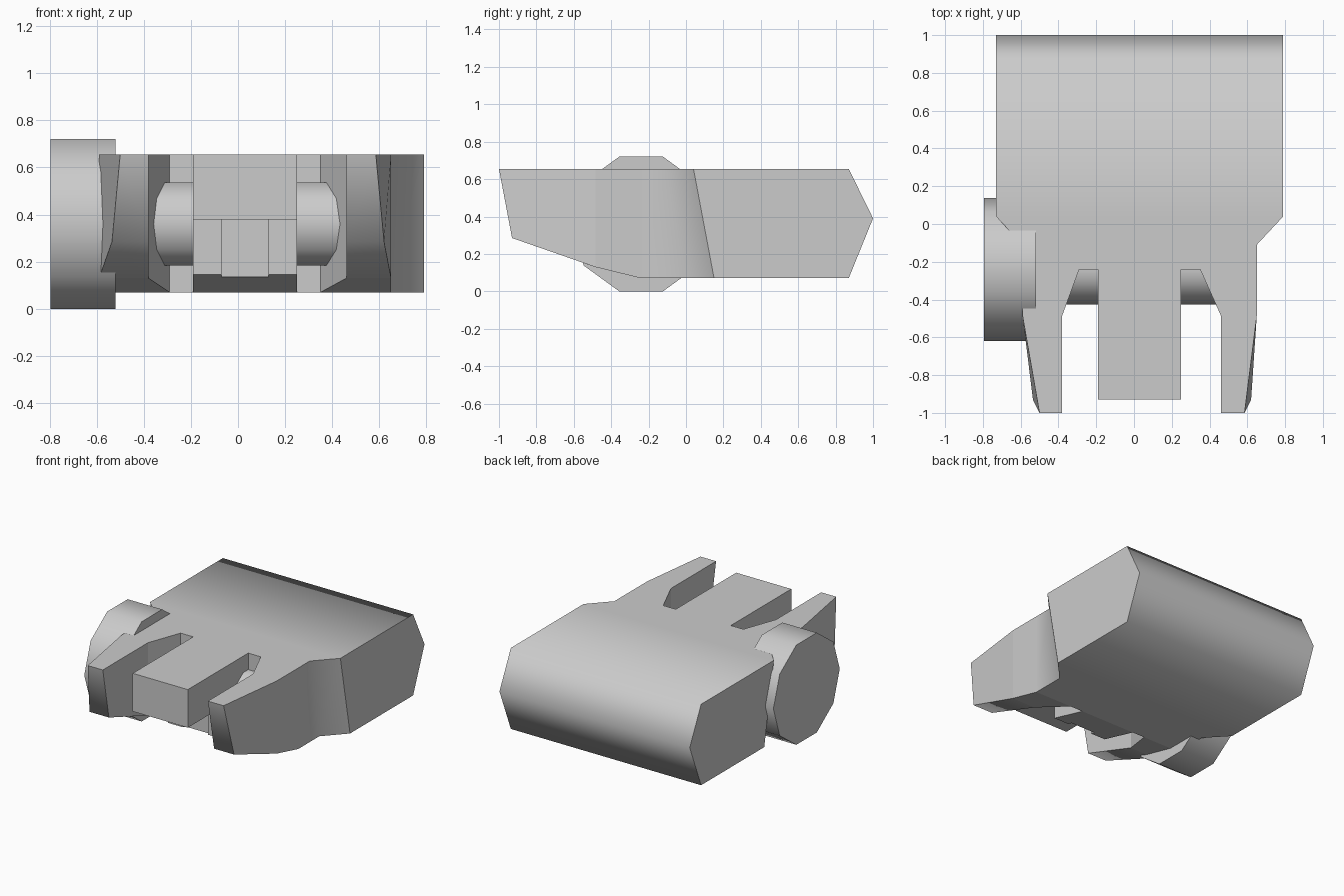
import bpy, bmesh
from math import cos, sin, tau

if "Cube" in bpy.data.objects:
    bpy.data.objects.remove(bpy.data.objects["Cube"])

TOP, BOTTOM = 0.655, 0.07


def add_prism(bm, a, b):
    """Solid between two matching loops of points."""
    va, vb = [bm.verts.new(p) for p in a], [bm.verts.new(p) for p in b]
    bm.faces.new(va)
    bm.faces.new(vb[::-1])
    n = len(va)
    for i in range(n):
        j = (i + 1) % n
        bm.faces.new((va[i], vb[i], vb[j], va[j]))


def finish(bm, name):
    """Weld pieces, drop shared inner faces, make the object."""
    bmesh.ops.remove_doubles(bm, verts=bm.verts[:], dist=1e-4)
    groups = {}
    for f in bm.faces:
        groups.setdefault(frozenset(v.index for v in f.verts), []).append(f)
    inner = [f for g in groups.values() if len(g) > 1 for f in g]
    if inner:
        bmesh.ops.delete(bm, geom=inner, context='FACES_ONLY')
    bmesh.ops.recalc_face_normals(bm, faces=bm.faces[:])
    me = bpy.data.meshes.new(name)
    bm.to_mesh(me)
    bm.free()
    ob = bpy.data.objects.new(name, me)
    bpy.context.collection.objects.link(ob)
    return ob


def extrude_x(name, profile, x0, x1):
    bm = bmesh.new()
    add_prism(bm, [(x0, y, z) for y, z in profile], [(x1, y, z) for y, z in profile])
    bm.verts.index_update()
    return finish(bm, name)


def decagon(r):
    return [(-0.24 + r * cos(tau * i / 10), 0.36 + r * sin(tau * i / 10)) for i in range(10)]


# Main body: rear block with a pointed back edge
bm = bmesh.new()
rear = [(0.04, TOP), (0.87, TOP), (1.0, 0.39), (0.87, BOTTOM), (0.15, BOTTOM)]
add_prism(bm, [(-0.73, y, z) for y, z in rear], [(0.79, y, z) for y, z in rear])

# Shoulders narrowing towards the front, leaning back at the bottom
front = [(x, -0.24) for x in (0.65, 0.35, 0.25, -0.19, -0.29, -0.59)]
upper = [(-0.73, 0.04), (0.79, 0.04), (0.65, -0.11)] + front + [(-0.59, -0.11)]
lower = [(-0.73, 0.15), (0.79, 0.15), (0.65, 0.0)] + front + [(-0.59, 0.0)]
add_prism(bm, [(x, y, TOP) for x, y in upper], [(x, y, BOTTOM) for x, y in lower])

# Two prongs, each a flared root and a tapered tip
for root, inner, outer, tip_top, tip_low in (
        (0.35, 0.46, 0.65, 0.585, 0.62), (-0.29, -0.38, -0.59, -0.50, -0.535)):
    add_prism(bm,
              [(outer, -0.24, TOP), (outer, -0.485, TOP), (inner, -0.485, TOP), (root, -0.24, TOP)],
              [(outer, -0.24, BOTTOM), (outer, -0.485, 0.13), (inner, -0.485, 0.13), (root, -0.24, BOTTOM)])
    add_prism(bm,
              [(outer, -0.485, TOP), (tip_top, -1, TOP), (inner, -1, TOP), (inner, -0.485, TOP)],
              [(outer, -0.485, 0.13), (tip_low, -0.93, 0.285), (inner, -0.93, 0.285), (inner, -0.485, 0.13)])
bmesh.ops.remove_doubles(bm, verts=bm.verts[:], dist=1e-4)
bm.verts.index_update()
body = finish(bm, "body")

# Central tongue with a shallow notch under it
tongue = extrude_x("tongue", [(-0.24, TOP), (-0.93, TOP), (-0.93, 0.38), (-0.53, 0.38),
                              (-0.53, 0.145), (-0.24, BOTTOM)], -0.19, 0.25)
cutter = extrude_x("notch_cutter", [(-0.6, 0.38), (-0.495, 0.38), (-0.495, 0.0), (-0.6, 0.0)], -0.07, 0.13)
cutter.hide_render = True
cutter.hide_set(True)
mod = tongue.modifiers.new("notch", 'BOOLEAN')
mod.operation, mod.object, mod.solver = 'DIFFERENCE', cutter, 'EXACT'

# Side disc and the axle crossing the slots
disc = extrude_x("side_disc", decagon(0.3785), -0.795, -0.52)
axle = extrude_x("axle", decagon(0.185), -0.45, 0.52)

# Soft shading with sharp edges kept
bpy.ops.object.select_all(action='DESELECT')
for ob in (body, disc, axle):
    ob.select_set(True)
bpy.context.view_layer.objects.active = body
bpy.ops.object.shade_smooth_by_angle(angle=1.2)
